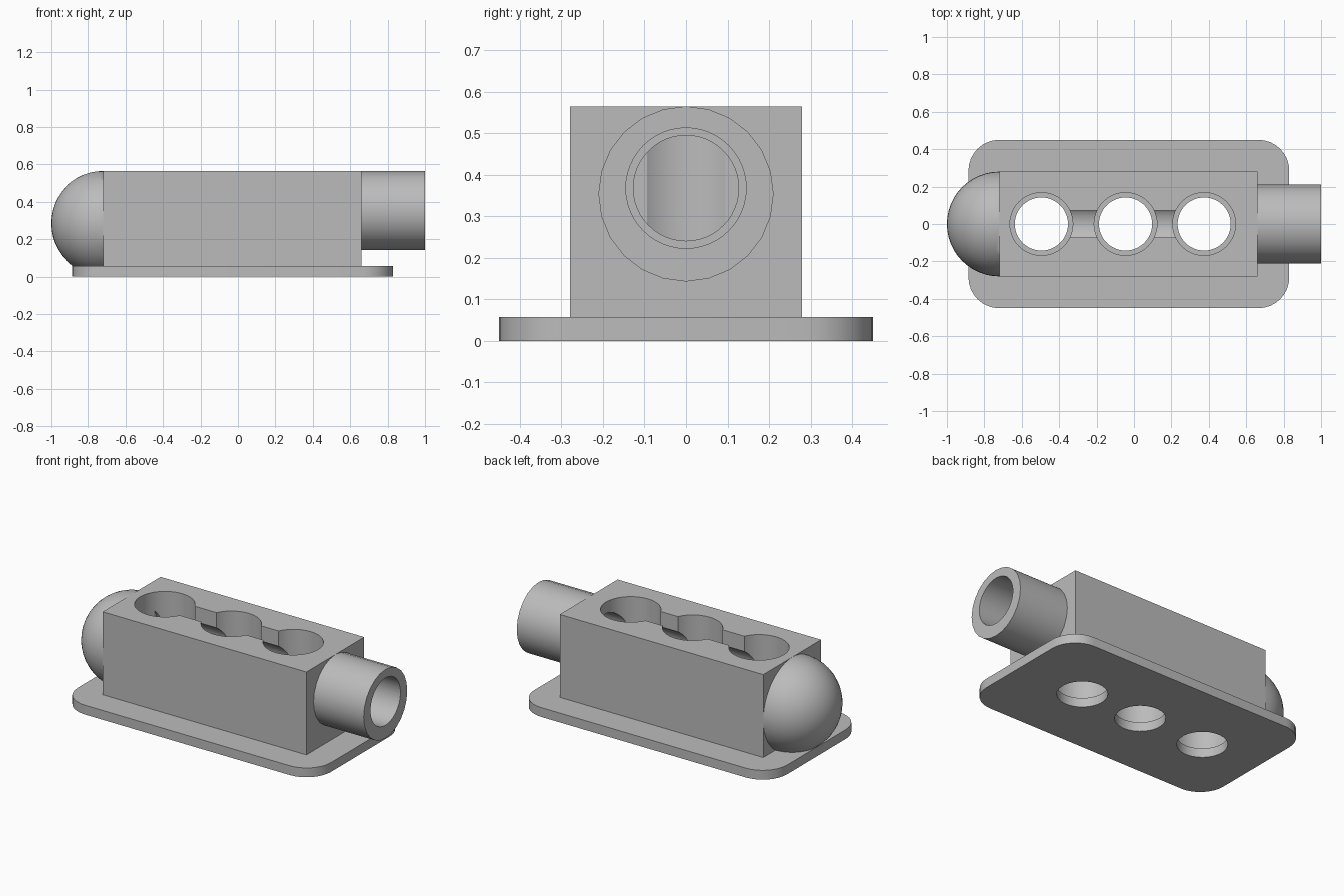
import bpy, bmesh, math
from mathutils import Matrix, Vector

if "Cube" in bpy.data.objects:
    bpy.data.objects.remove(bpy.data.objects["Cube"], do_unlink=True)

grey = bpy.data.materials.new("plain grey")
grey.use_nodes = True
colour = (0.5, 0.5, 0.5, 1)
grey.diffuse_color = colour
grey.node_tree.nodes["Principled BSDF"].inputs["Base Color"].default_value = colour

PIPE_Z, BORE_Z = 0.354, 0.368
BASE_TOP, TOP = 0.057, 0.565
HOLES = (-0.495, -0.045, 0.375)


def finish(bm, name):
    bmesh.ops.recalc_face_normals(bm, faces=bm.faces)
    mesh = bpy.data.meshes.new(name)
    bm.to_mesh(mesh)
    bm.free()
    obj = bpy.data.objects.new(name, mesh)
    bpy.context.collection.objects.link(obj)
    mesh.materials.append(grey)
    return obj


def box(name, lo, hi, corner=0):
    """Box between two corners, with optional rounded upright edges."""
    lo, hi = Vector(lo), Vector(hi)
    bm = bmesh.new()
    bmesh.ops.create_cube(bm, size=1, matrix=Matrix.Translation((lo + hi) / 2)
                          @ Matrix.Diagonal((*(hi - lo), 1)))
    if corner:
        upright = [e for e in bm.edges
                   if abs(e.verts[0].co.z - e.verts[1].co.z) > 1e-4]
        bmesh.ops.bevel(bm, geom=upright, offset=corner, segments=8,
                        profile=0.5, affect='EDGES')
    return finish(bm, name)


def rod(name, radius, start, end, sides=48):
    """Cylinder from one point to another."""
    start, end = Vector(start), Vector(end)
    axis = end - start
    turn = Vector((0, 0, 1)).rotation_difference(axis).to_matrix().to_4x4()
    bm = bmesh.new()
    bmesh.ops.create_cone(bm, cap_ends=True, segments=sides, radius1=radius,
                          radius2=radius, depth=axis.length,
                          matrix=Matrix.Translation((start + end) / 2) @ turn)
    return finish(bm, name)


def carve(obj, cutters):
    """Subtract each cutter, then discard it."""
    for cutter in cutters:
        cutter.hide_render = True
        mod = obj.modifiers.new("cut", 'BOOLEAN')
        mod.operation, mod.solver, mod.object = 'DIFFERENCE', 'EXACT', cutter
        bpy.context.view_layer.objects.active = obj
        bpy.ops.object.modifier_apply(modifier=mod.name)
        bpy.data.objects.remove(cutter, do_unlink=True)


# Rounded base plate with three through holes
base = box("base_plate", (-0.885, -0.45, 0), (0.83, 0.45, BASE_TOP), corner=0.165)
carve(base, [rod("hole_cutter", 0.142, (x, 0, -0.1), (x, 0, 0.2)) for x in HOLES])

# Block with wider wells, a lengthwise bore and a slot joining the wells
block = box("block", (-0.72, -0.28, BASE_TOP), (0.66, 0.28, TOP))
carve(block, [rod("well_cutter", 0.168, (x, 0, -0.1), (x, 0, 0.7)) for x in HOLES])
carve(block, [
    rod("bore_cutter", 0.127, (-0.634, 0, BORE_Z), (0.8, 0, BORE_Z)),
    box("slot_cutter", (HOLES[0], -0.073, 0.4), (HOLES[-1], 0.073, 0.7)),
])

# Hollow pipe on the left end, its bore slightly above its centre
pipe = rod("pipe", 0.211, (0.66, 0, PIPE_Z), (1, 0, PIPE_Z), sides=24)
carve(pipe, [rod("mouth_cutter", 0.145, (0.5, 0, BORE_Z), (1.2, 0, BORE_Z))])

# Half-sphere on the right end
bm = bmesh.new()
bmesh.ops.create_uvsphere(bm, u_segments=48, v_segments=24, radius=0.28,
                          matrix=Matrix.Translation((-0.72, 0, TOP - 0.28)))
bmesh.ops.bisect_plane(bm, geom=bm.verts[:] + bm.edges[:] + bm.faces[:],
                       plane_co=(-0.72, 0, 0), plane_no=(1, 0, 0),
                       clear_outer=True)
dome = finish(bm, "dome")

# Smooth round surfaces, keep corners crisp
bpy.ops.object.select_all(action='DESELECT')
for part in (base, block, pipe, dome):
    part.select_set(True)
bpy.context.view_layer.objects.active = block
bpy.ops.object.shade_smooth_by_angle(angle=math.radians(30))
